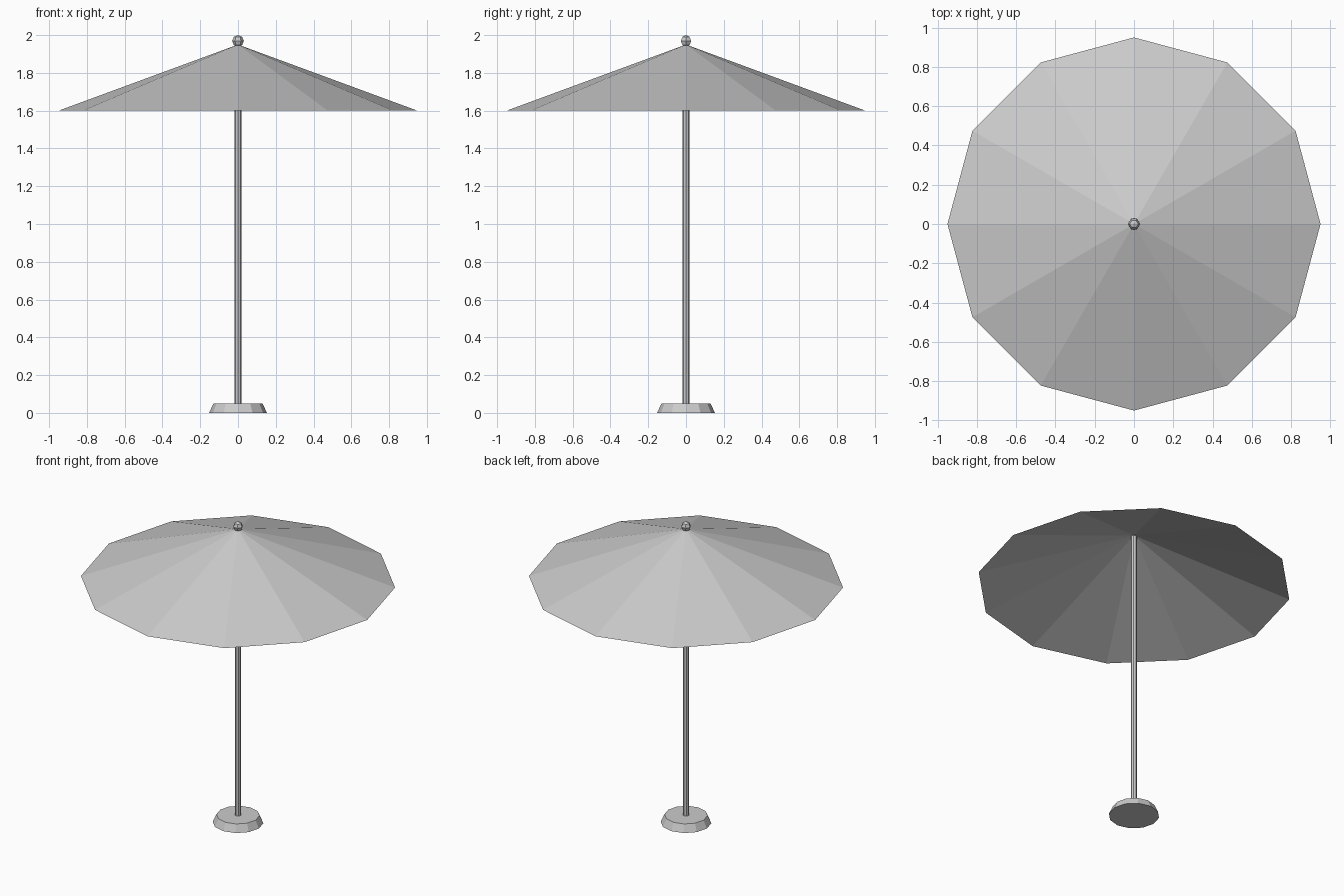
import bpy, bmesh, math

if "Cube" in bpy.data.objects:
    bpy.data.objects.remove(bpy.data.objects["Cube"])

grey = bpy.data.materials.new("light grey")
grey.diffuse_color = (0.6, 0.6, 0.6, 1)
grey.use_nodes = True
grey.node_tree.nodes["Principled BSDF"].inputs["Base Color"].default_value = grey.diffuse_color


def lathe(name, profile, sides):
    """Spin a list of (radius, z) points, bottom to top, with flat faces."""
    bm = bmesh.new()
    rings = []
    for r, z in profile:
        if r == 0:
            rings.append([bm.verts.new((0, 0, z))] * sides)
        else:
            rings.append([bm.verts.new((r * math.cos(math.tau * i / sides),
                                        r * math.sin(math.tau * i / sides), z))
                          for i in range(sides)])
    for low, high in zip(rings, rings[1:]):
        for i in range(sides):
            j = (i + 1) % sides
            corners = [low[i], low[j], high[j], high[i]]
            bm.faces.new(list(dict.fromkeys(corners)))
    mesh = bpy.data.meshes.new(name)
    bm.to_mesh(mesh)
    bm.free()
    mesh.materials.append(grey)
    obj = bpy.data.objects.new(name, mesh)
    bpy.context.collection.objects.link(obj)
    return obj


# weighted foot
lathe("base", [(0, 0), (0.153, 0), (0.13, 0.05), (0, 0.05)], 12)
# pole up to the canopy tip
lathe("pole", [(0, 0.04), (0.019, 0.04), (0.019, 1.94), (0, 1.94)], 8)
# open twelve-panel canopy
lathe("canopy", [(0.95, 1.6), (0, 1.95)], 12)
# small ball on top
R = 0.031
ball = [(0, 2 - 2 * R)]
ball += [(R * math.sin(math.pi * k / 4), 2 - R - R * math.cos(math.pi * k / 4)) for k in (1, 2, 3)]
ball += [(0, 2)]
lathe("finial", ball, 6)
